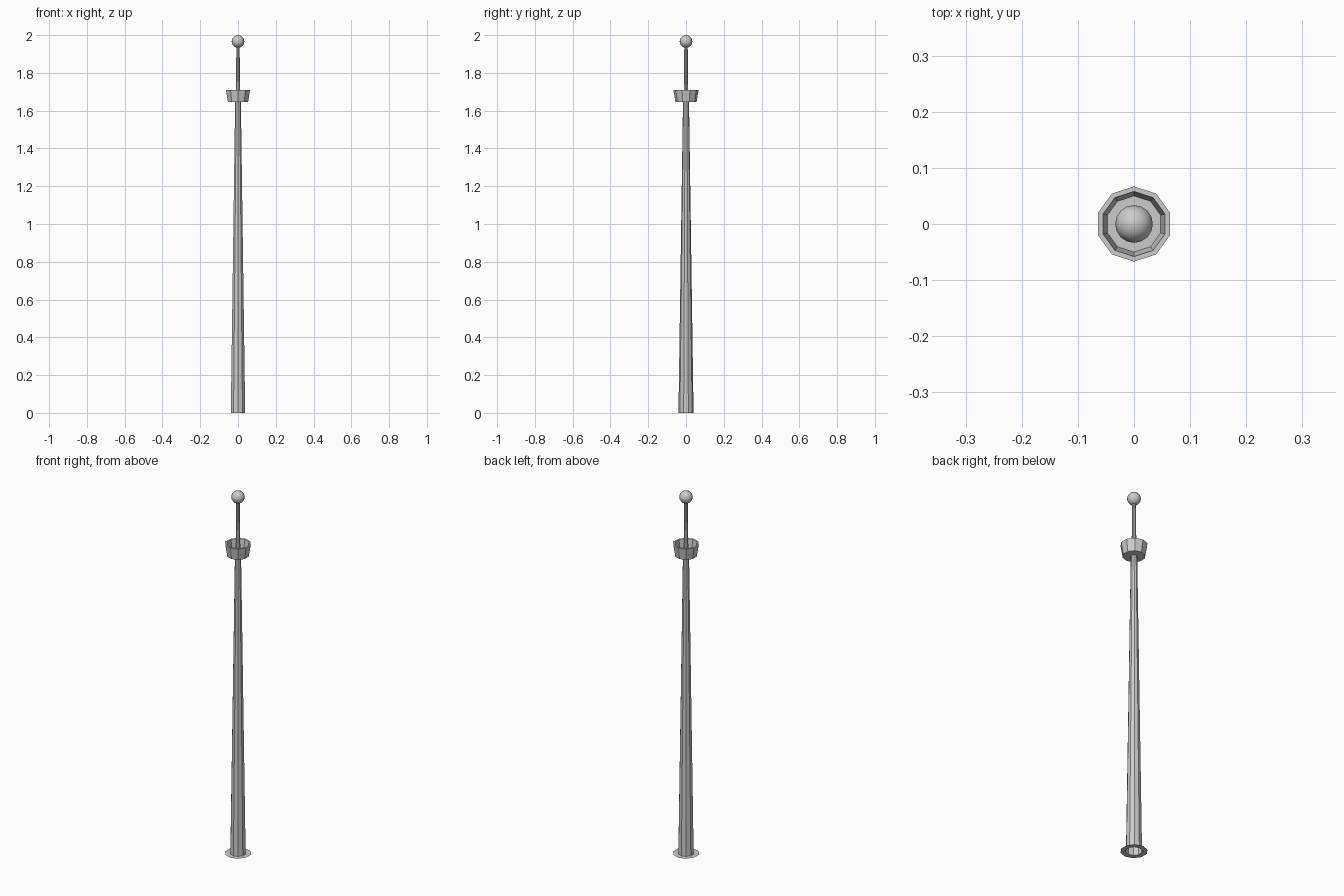
import bpy, bmesh
from math import pi, cos, sin

if "Cube" in bpy.data.objects:
    bpy.data.objects.remove(bpy.data.objects["Cube"])

SIDES = 10


def lathe(name, profile):
    """Revolve (radius, z) points into a ten-sided flat-faced part; radius 0 closes it."""
    bm = bmesh.new()
    rings = []
    for r, z in profile:
        if r == 0:
            rings.append([bm.verts.new((0, 0, z))] * SIDES)
        else:
            rings.append([bm.verts.new((r * cos(pi / 2 + 2 * pi * i / SIDES),
                                        r * sin(pi / 2 + 2 * pi * i / SIDES), z))
                          for i in range(SIDES)])
    for a, b in zip(rings, rings[1:]):
        for i in range(SIDES):
            j = (i + 1) % SIDES
            bm.faces.new(list(dict.fromkeys((a[i], a[j], b[j], b[i]))))
    mesh = bpy.data.meshes.new(name)
    bm.to_mesh(mesh)
    bm.free()
    obj = bpy.data.objects.new(name, mesh)
    bpy.context.collection.objects.link(obj)
    return obj


# Flat base ring running up into the hollow tapered pole
lathe("mast_pole", [(0.067, 0), (0.04, 0), (0.016, 1.65)])

# Thin upper spar above the lookout
lathe("upper_spar", [(0.0125, 1.65), (0.009, 1.945)])

# Open lookout basket with a thick rim
lathe("lookout_basket", [(0, 1.645), (0.056, 1.645), (0.067, 1.71),
                         (0.058, 1.71), (0.05, 1.655), (0, 1.655)])

# Smooth ball on the tip
bpy.ops.mesh.primitive_uv_sphere_add(segments=16, ring_count=10, radius=0.0335,
                                     location=(0, 0, 1.9665))
ball = bpy.context.object
ball.name = "top_ball"
bpy.ops.object.shade_smooth()
